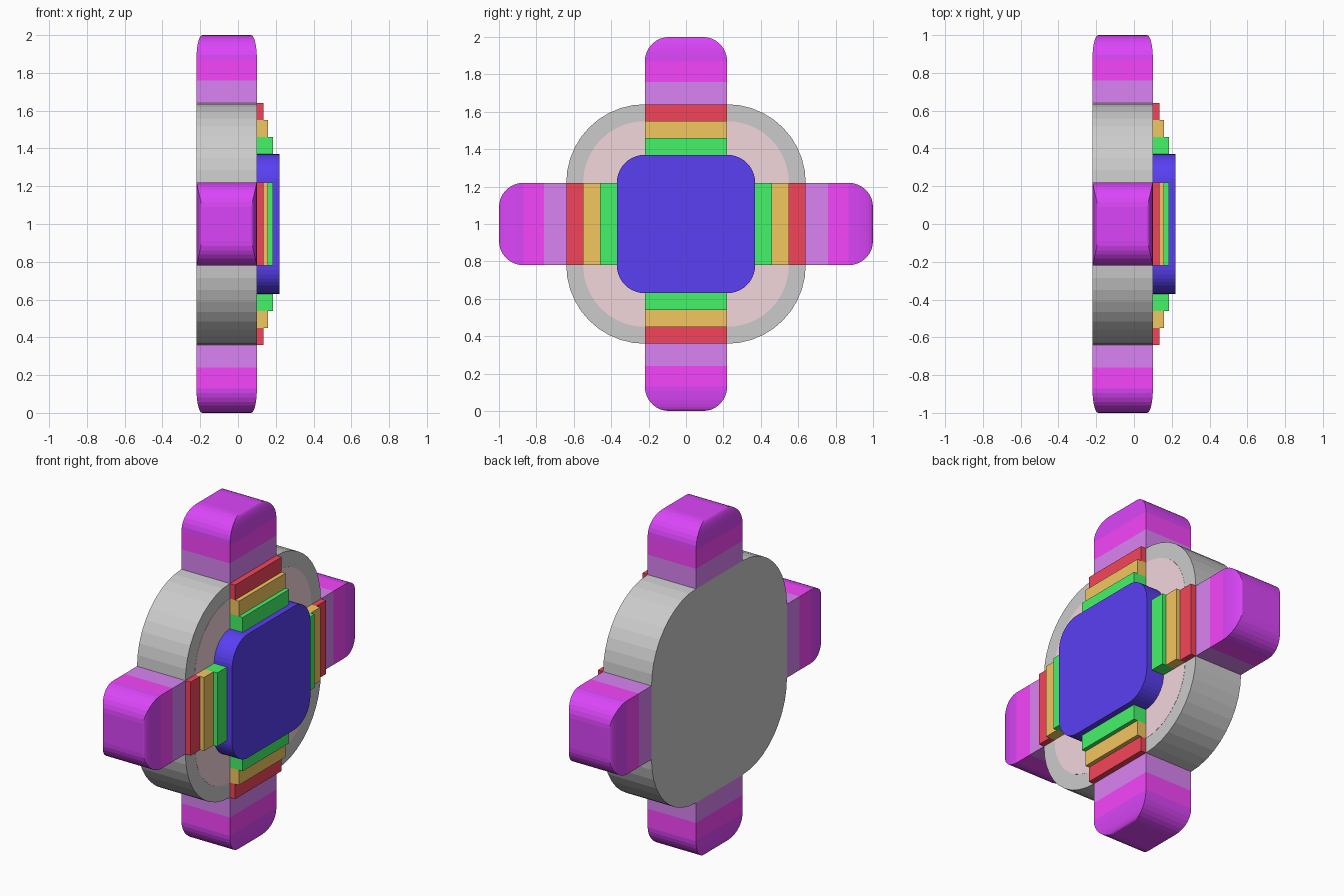
import bpy
import bmesh
import math
from mathutils import Matrix, Vector

if "Cube" in bpy.data.objects:
    bpy.data.objects.remove(bpy.data.objects["Cube"])

CZ = 1.0                  # hub centre height
BACK, FRONT = -0.22, 0.10  # thickness of the body along x
HALF = 0.22               # half width of arms, also the corner centre of every rounded plate


def material(name, rgb):
    m = bpy.data.materials.new(name)
    m.diffuse_color = (*rgb, 1)
    m.use_nodes = True
    m.node_tree.nodes["Principled BSDF"].inputs["Base Color"].default_value = m.diffuse_color
    return m


RED = material("red", (0.90, 0.06, 0.10))
ORANGE = material("orange", (0.90, 0.57, 0.12))
GREEN = material("green", (0.06, 0.90, 0.14))
BLUE = material("blue", (0.10, 0.05, 0.90))
PINK = material("pink", (0.90, 0.68, 0.72))
VIOLET = material("violet", (0.70, 0.23, 0.90))
MAGENTA = material("magenta", (0.92, 0.06, 0.96))
PURPLE = material("purple", (0.71, 0.06, 0.95))


def finish(bm, name, mats):
    bmesh.ops.recalc_face_normals(bm, faces=bm.faces)
    me = bpy.data.meshes.new(name)
    bm.to_mesh(me)
    bm.free()
    for m in mats:
        me.materials.append(m)
    ob = bpy.data.objects.new(name, me)
    bpy.context.collection.objects.link(ob)
    return ob


def rounded_plate(name, half, x0, x1, mats, seg=10):
    """Rounded square in the yz plane, extruded along x."""
    bm = bmesh.new()
    r = half - HALF
    ring = []
    for q, (sy, sz) in enumerate([(1, 1), (-1, 1), (-1, -1), (1, -1)]):
        for k in range(seg + 1):
            a = math.pi / 2 * (q + k / seg)
            ring.append(bm.verts.new((x0, sy * HALF + r * math.cos(a),
                                      CZ + sz * HALF + r * math.sin(a))))
    face = bm.faces.new(ring)
    ext = bmesh.ops.extrude_face_region(bm, geom=[face])
    moved = [g for g in ext["geom"] if isinstance(g, bmesh.types.BMVert)]
    bmesh.ops.translate(bm, verts=moved, vec=(x1 - x0, 0, 0))
    return finish(bm, name, mats)


def loft(name, sections, mats, turn):
    """Rectangles (height, x0, x1, half width, band) stacked outward, turned about x."""
    bm = bmesh.new()
    prev = None
    for h, x0, x1, w, band in sections:
        ring = [bm.verts.new(p) for p in
                ((x0, -w, h), (x1, -w, h), (x1, w, h), (x0, w, h))]
        if prev is None:
            bm.faces.new(ring)
        else:
            for i in range(4):
                j = (i + 1) % 4
                bm.faces.new((prev[i], prev[j], ring[j], ring[i])).material_index = band
        prev = ring
    bm.faces.new(prev).material_index = sections[-1][4]
    rot = Matrix.Translation(Vector((0, 0, CZ))) @ Matrix.Rotation(turn, 4, 'X')
    bmesh.ops.transform(bm, matrix=rot, verts=bm.verts)
    return finish(bm, name, mats)


# Hub, pink inlay and raised centre plate
rounded_plate("hub_body", 0.64, BACK, FRONT, [])
rounded_plate("pink_inlay", 0.55, FRONT - 0.01, FRONT + 0.001, [PINK])
rounded_plate("centre_plate", 0.37, FRONT, 0.22, [BLUE])

# Arm profile: two straight bands, then a tip with rounded edges
arm = [(0.64, BACK, FRONT, HALF, 0),
       (0.76, BACK, FRONT, HALF, 0),
       (0.87, BACK, FRONT, HALF, 1)]
for k in range(1, 9):
    a = math.pi / 2 * k / 8
    inset = 1 - math.cos(a)
    arm.append((0.87 + 0.13 * math.sin(a), BACK + 0.03 * inset,
                FRONT - 0.03 * inset, HALF - 0.13 * inset, 2))

# Steps from the rim up to the centre plate: inner, outer, top, colour
steps = [("red_step", 0.55, 0.64, 0.135, RED),
         ("orange_step", 0.46, 0.55, 0.16, ORANGE),
         ("green_step", 0.37, 0.46, 0.185, GREEN)]

# Four arms, each with its three steps
for i, side in enumerate(("top", "left", "bottom", "right")):
    turn = i * math.pi / 2
    loft("arm_" + side, arm, [VIOLET, MAGENTA, PURPLE], turn)
    for name, r0, r1, top, mat in steps:
        loft(name + "_" + side, [(r0, FRONT, top, HALF, 0),
                                 (r1, FRONT, top, HALF, 0)], [mat], turn)
